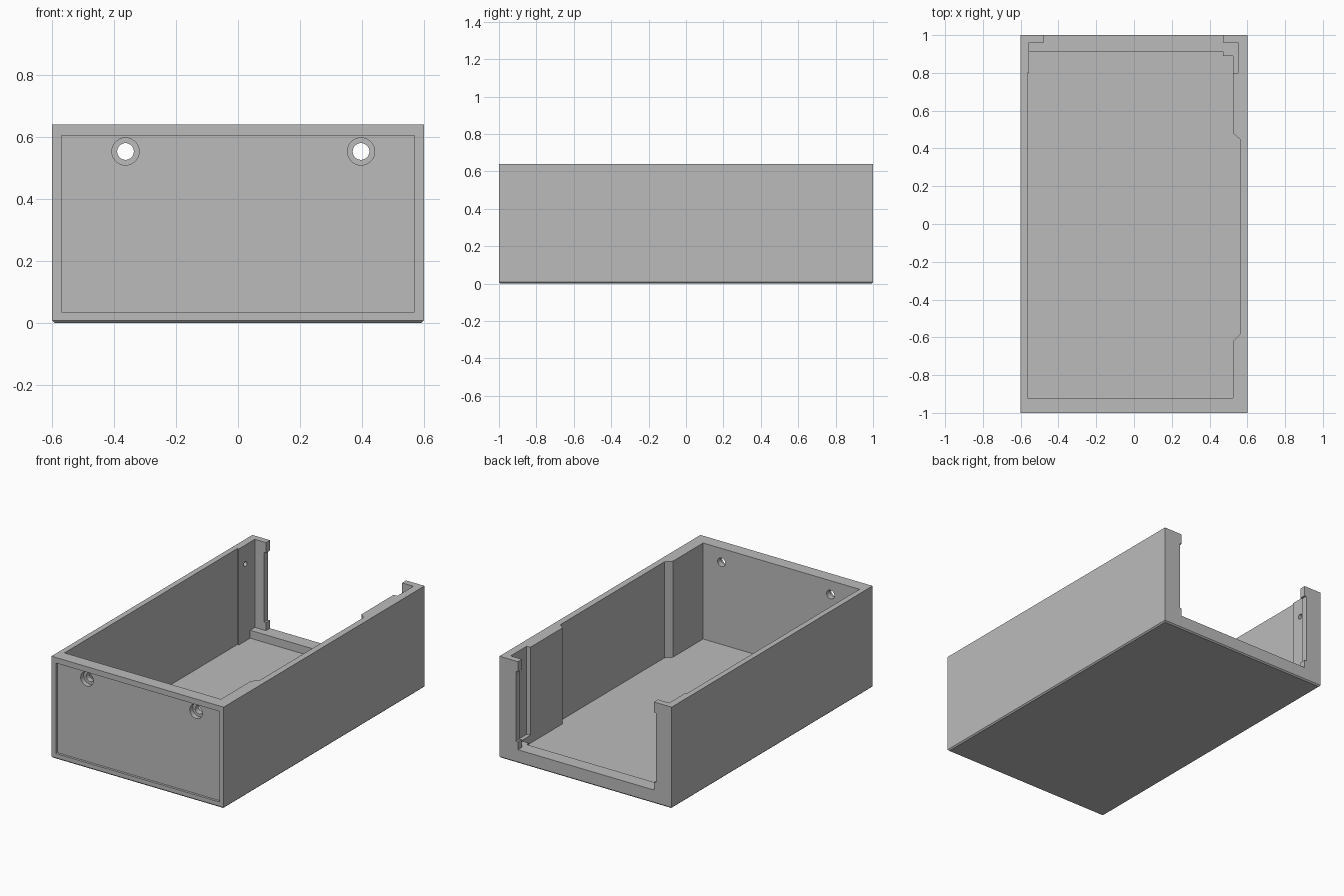
import bpy, bmesh
from math import radians
from mathutils import Matrix, Vector

old = bpy.data.objects.get("Cube")
if old:
    bpy.data.objects.remove(old, do_unlink=True)

grey = bpy.data.materials.new("plain_grey")
grey.use_nodes = True
grey.diffuse_color = (0.5, 0.5, 0.5, 1)
grey.node_tree.nodes["Principled BSDF"].inputs["Base Color"].default_value = (0.5, 0.5, 0.5, 1)


def finish(name, bm):
    bmesh.ops.recalc_face_normals(bm, faces=bm.faces)
    mesh = bpy.data.meshes.new(name)
    bm.to_mesh(mesh)
    bm.free()
    mesh.materials.append(grey)
    obj = bpy.data.objects.new(name, mesh)
    bpy.context.scene.collection.objects.link(obj)
    return obj


def prism(name, outline, z0, z1):
    bm = bmesh.new()
    base = bm.faces.new([bm.verts.new((x, y, z0)) for x, y in outline])
    top = bmesh.ops.extrude_face_region(bm, geom=[base])["geom"]
    moved = [v for v in top if isinstance(v, bmesh.types.BMVert)]
    bmesh.ops.translate(bm, verts=moved, vec=(0, 0, z1 - z0))
    return finish(name, bm)


def block(name, x0, x1, y0, y1, z0, z1):
    return prism(name, [(x0, y0), (x1, y0), (x1, y1), (x0, y1)], z0, z1)


def rod(name, centre, radius, length, axis):
    bm = bmesh.new()
    turn = Matrix.Rotation(radians(90), 4, axis)
    bmesh.ops.create_cone(bm, cap_ends=True, segments=32, radius1=radius, radius2=radius,
                          depth=length, matrix=Matrix.Translation(Vector(centre)) @ turn)
    return finish(name, bm)


def cut(body, cutter):
    cutter.hide_render = True
    mod = body.modifiers.new(cutter.name, "BOOLEAN")
    mod.operation = "DIFFERENCE"
    mod.solver = "EXACT"
    mod.object = cutter
    bpy.context.view_layer.objects.active = body
    bpy.ops.object.modifier_apply(modifier=mod.name)
    bpy.data.objects.remove(cutter, do_unlink=True)


# Outer shell with a small chamfer around the underside
shell = block("box_shell", -0.6, 0.6, -1, 1, 0, 0.64)
bm = bmesh.new()
bm.from_mesh(shell.data)
lower = [e for e in bm.edges if all(v.co.z < 0.01 for v in e.verts)]
bmesh.ops.bevel(bm, geom=lower, offset=0.008, segments=1, affect="EDGES")
bm.to_mesh(shell.data)
bm.free()

# Main cavity, with a shallow side pocket and a raised sill at the back
cavity = [(-0.565, -0.92), (0.525, -0.92), (0.525, -0.62), (0.56, -0.585),
          (0.56, 0.45), (0.525, 0.48), (0.525, 0.89), (0.472, 0.89),
          (0.472, 0.913), (-0.555, 0.913), (-0.555, 0.8), (-0.565, 0.8)]
cut(shell, prism("cavity", cavity, 0.035, 0.8))

# Back panel slot, open end, and relieved edges of the corner posts
cut(shell, block("panel_slot", -0.555, 0.55, 0.8, 0.96, 0.085, 0.8))
cut(shell, block("back_opening", -0.477, 0.472, 0.94, 1.1, 0.085, 0.8))
cut(shell, block("post_relief", -0.49, 0.485, 0.94, 1.1, 0.135, 0.575))

# Recessed front panel with two stepped screw holes
cut(shell, block("front_recess", -0.57, 0.57, -1.1, -0.985, 0.035, 0.605))
for x in (-0.363, 0.397):
    cut(shell, rod("counterbore", (x, -1, 0.553), 0.044, 0.09, "X"))
    cut(shell, rod("through_hole", (x, -0.95, 0.553), 0.027, 0.2, "X"))

# Blind holes in the side walls beside the slot
for x in (-0.555, 0.55):
    cut(shell, rod("side_hole", (x, 0.866, 0.52), 0.016, 0.05, "Y"))
